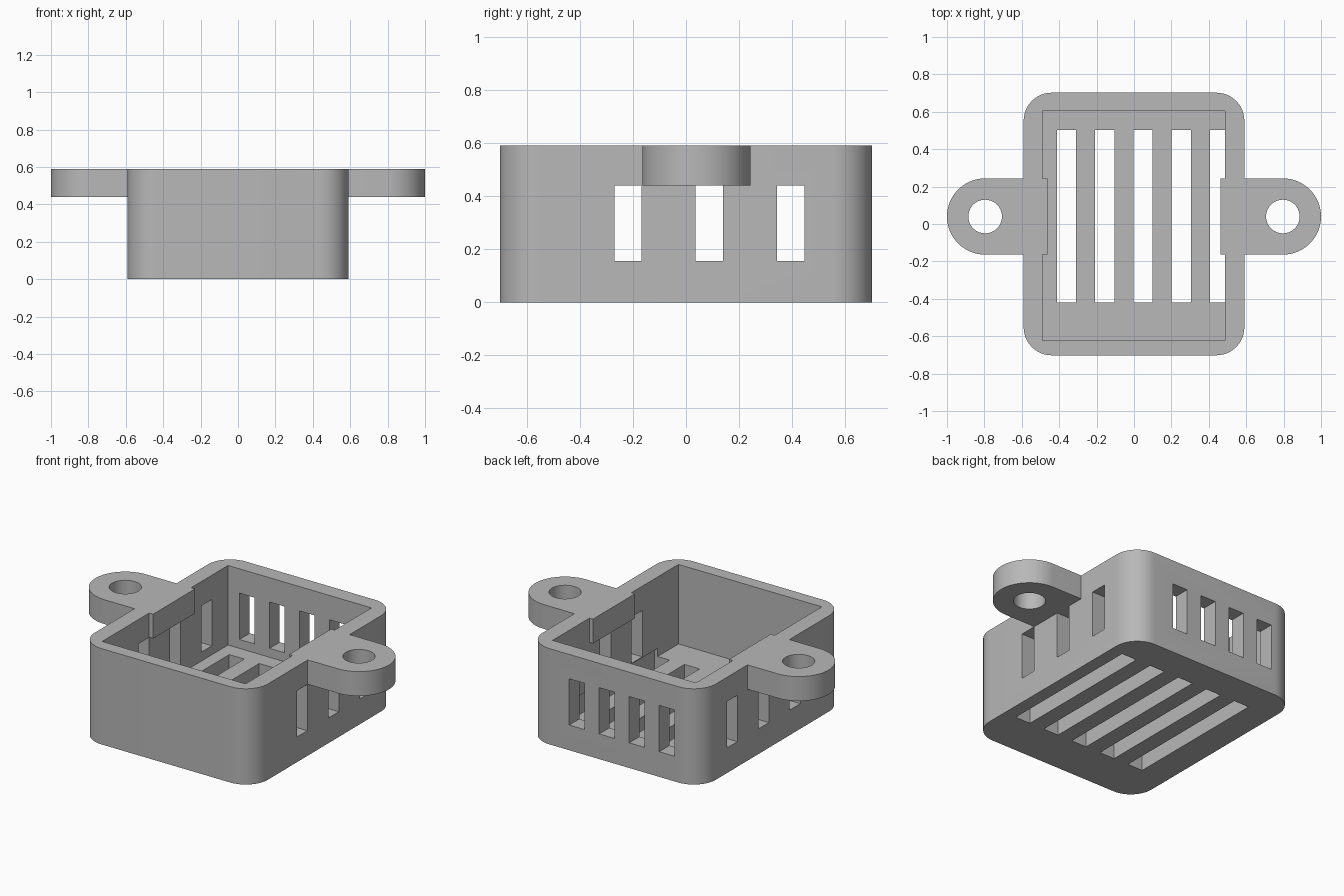
import bpy
import bmesh
from math import cos, sin, pi

old = bpy.data.objects.get("Cube")
if old:
    bpy.data.objects.remove(old, do_unlink=True)

# Single grey plastic
grey = bpy.data.materials.new("grey plastic")
grey.use_nodes = True
colour = (0.48, 0.48, 0.48, 1)
grey.diffuse_color = colour
grey.node_tree.nodes["Principled BSDF"].inputs["Base Color"].default_value = colour


def prism(name, outline, z0, z1):
    """Extrude a counter-clockwise outline from z0 up to z1."""
    bm = bmesh.new()
    base = bm.faces.new([bm.verts.new((x, y, z0)) for x, y in outline])
    top = bmesh.ops.extrude_face_region(bm, geom=[base])["geom"]
    bmesh.ops.translate(bm, vec=(0, 0, z1 - z0),
                        verts=[v for v in top if isinstance(v, bmesh.types.BMVert)])
    bmesh.ops.recalc_face_normals(bm, faces=bm.faces)
    mesh = bpy.data.meshes.new(name)
    bm.to_mesh(mesh)
    bm.free()
    mesh.materials.append(grey)
    obj = bpy.data.objects.new(name, mesh)
    bpy.context.collection.objects.link(obj)
    return obj


def arc(cx, cy, r, start, end, steps):
    return [(cx + r * cos(start + (end - start) * i / steps),
             cy + r * sin(start + (end - start) * i / steps)) for i in range(steps + 1)]


def block(name, x0, x1, y0, y1, z0, z1):
    return prism(name, [(x0, y0), (x1, y0), (x1, y1), (x0, y1)], z0, z1)


def combine(target, tool, operation):
    """Apply a boolean with the tool, then discard the tool."""
    tool.hide_render = True
    mod = target.modifiers.new("join", 'BOOLEAN')
    mod.operation, mod.solver, mod.object = operation, 'EXACT', tool
    bpy.context.view_layer.objects.active = target
    bpy.ops.object.modifier_apply(modifier=mod.name)
    bpy.data.objects.remove(tool, do_unlink=True)


# Tray body with rounded vertical corners
W, D, H, R = 0.59, 0.702, 0.59, 0.15
corners = [(W - R, D - R), (R - W, D - R), (R - W, R - D), (W - R, R - D)]
outline = []
for i, (cx, cy) in enumerate(corners):
    outline += arc(cx, cy, R, i * pi / 2, (i + 1) * pi / 2, 12)
body = prism("vented_housing", outline, 0, H)

# Open cavity
combine(body, block("cavity", -0.49, 0.487, -0.622, 0.603, 0.1, 0.8), 'DIFFERENCE')

# Floor slots, and matching slots through the back wall
SLOT, PITCH, LOW, HIGH = 0.103, 0.2045, 0.155, 0.44
for i in range(5):
    x = -0.412 + i * PITCH
    combine(body, block("floor_slot", x, x + SLOT, -0.42, 0.503, -0.1, 0.15), 'DIFFERENCE')
    if i < 4:
        combine(body, block("back_slot", x, x + SLOT, 0.5, 0.9, LOW, HIGH), 'DIFFERENCE')

# Slots through both side walls
for y in (-0.27, 0.036, 0.343):
    combine(body, block("side_slot", -0.9, 0.9, y, y + SLOT, LOW, HIGH), 'DIFFERENCE')

# Mounting ears with screw holes
CX, CY, EAR = 0.796, 0.04, 0.204
for side in (1, -1):
    shape = arc(CX, CY, EAR, -pi / 2, pi / 2, 32)
    shape += [(0.463, CY + EAR), (0.463, CY - EAR)]
    ear = prism("mounting_ear", [(side * x, y) for x, y in shape], HIGH, H)
    hole = prism("screw_hole", arc(side * CX, CY, 0.09, 0, 2 * pi * 39 / 40, 39), 0.3, 0.8)
    combine(ear, hole, 'DIFFERENCE')
    combine(body, ear, 'UNION')

# Smooth rounded walls, crisp edges
bpy.ops.object.select_all(action='DESELECT')
body.select_set(True)
bpy.context.view_layer.objects.active = body
bpy.ops.object.shade_smooth_by_angle(angle=pi / 6)
